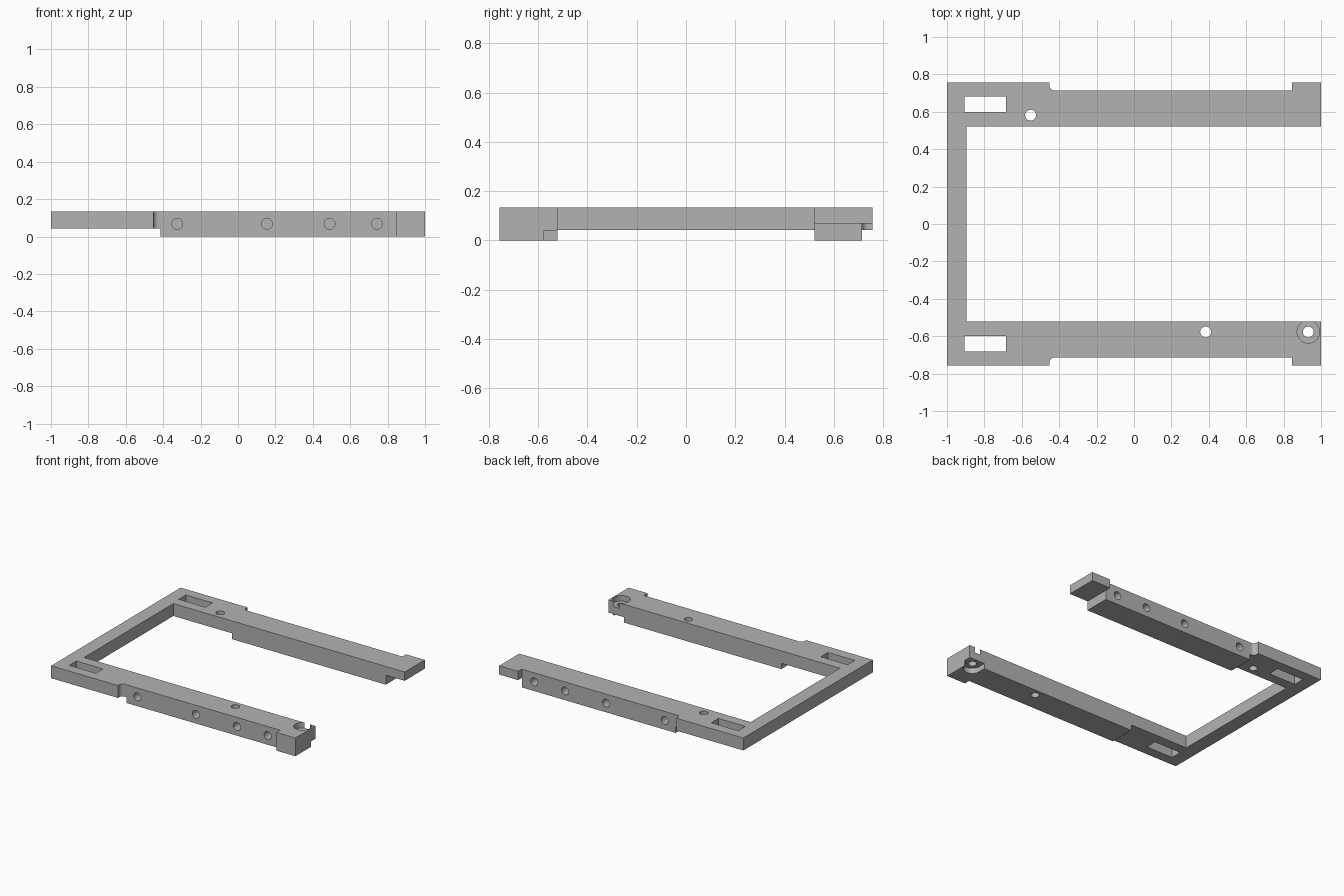
import bpy, bmesh, math
from mathutils import Matrix

cube = bpy.data.objects.get("Cube")
if cube:
    bpy.data.objects.remove(cube, do_unlink=True)

gray = bpy.data.materials.new("plain gray")
gray.use_nodes = True
color = (0.45, 0.45, 0.45, 1)
gray.diffuse_color = color
gray.node_tree.nodes["Principled BSDF"].inputs["Base Color"].default_value = color

TOP = 0.135
OUT, SIDE, INNER = 0.757, 0.714, 0.522   # distances of the arm faces from the middle
HOLE = 0.029


def make_object(name, bm):
    bmesh.ops.recalc_face_normals(bm, faces=bm.faces)
    mesh = bpy.data.meshes.new(name)
    bm.to_mesh(mesh)
    bm.free()
    obj = bpy.data.objects.new(name, mesh)
    bpy.context.collection.objects.link(obj)
    mesh.materials.append(gray)
    return obj


def prism(name, outline, z0, z1):
    bm = bmesh.new()
    face = bm.faces.new([bm.verts.new((x, y, z0)) for x, y in outline])
    extruded = bmesh.ops.extrude_face_region(bm, geom=[face])["geom"]
    moved = [v for v in extruded if isinstance(v, bmesh.types.BMVert)]
    bmesh.ops.translate(bm, verts=moved, vec=(0, 0, z1 - z0))
    return make_object(name, bm)


def rect(x0, x1, y0, y1):
    return [(x0, y0), (x1, y0), (x1, y1), (x0, y1)]


def arc(cx, cy, r, start, end, steps):
    angles = [math.radians(start + (end - start) * i / steps) for i in range(steps + 1)]
    return [(cx + r * math.cos(a), cy + r * math.sin(a)) for a in angles]


def circle(cx, cy, r):
    return arc(cx, cy, r, 0, 360, 32)[:-1]


def cut(target, cutter):
    mod = target.modifiers.new("cut", "BOOLEAN")
    mod.operation, mod.solver, mod.object = "DIFFERENCE", "EXACT", cutter
    bpy.context.view_layer.objects.active = target
    bpy.ops.object.modifier_apply(modifier=mod.name)
    bpy.data.objects.remove(cutter, do_unlink=True)


# U-shaped frame: half outline with a rounded inside corner, mirrored to the other arm
half = [(-0.895, INNER), (1, INNER), (1, OUT), (0.845, OUT), (0.845, SIDE)]
half += arc(-0.425, SIDE + 0.028, 0.028, 270, 180, 8)
half += [(-0.453, OUT), (-1, OUT)]
frame = prism("bracket_frame", half + [(x, -y) for x, y in reversed(half)], 0, TOP)

# Thinner closed end and thin tab on the back arm
cut(frame, prism("end_relief", rect(-1.2, -0.415, -1, 1), -0.1, 0.043))
cut(frame, prism("tab_relief", rect(0.845, 1.2, 0.3, 1), -0.1, 0.07))

# Slots near the closed end
for y in (-0.64, 0.64):
    cut(frame, prism("slot", rect(-0.905, -0.685, y - 0.042, y + 0.042), -0.1, 0.3))

# Vertical holes, with a counterbore above and an open pocket below the end hole
end_x, end_y, bore = 0.932, -0.577, 0.06
for x, y in ((-0.553, 0.582), (0.383, end_y), (end_x, end_y)):
    cut(frame, prism("vertical_hole", circle(x, y, HOLE), -0.1, 0.3))
cut(frame, prism("counterbore", circle(end_x, end_y, bore), 0.095, 0.3))
pocket = arc(end_x, end_y, bore, 180, 360, 16)
pocket += [(1.1, end_y), (1.1, -0.4), (end_x - bore, -0.4)]
cut(frame, prism("pocket", pocket, -0.1, 0.04))

# Blind screw holes along the outer sides of both arms
for side in (-1, 1):
    for x in (-0.325, 0.155, 0.49, 0.743):
        bm = bmesh.new()
        place = Matrix.Translation((x, side * SIDE, 0.068)) @ Matrix.Rotation(math.pi / 2, 4, "X")
        bmesh.ops.create_cone(bm, cap_ends=True, segments=32, radius1=HOLE,
                              radius2=HOLE, depth=0.16, matrix=place)
        cut(frame, make_object("side_hole", bm))

bpy.ops.object.select_all(action="DESELECT")
frame.select_set(True)
bpy.context.view_layer.objects.active = frame
bpy.ops.object.shade_smooth_by_angle(angle=math.radians(30))
